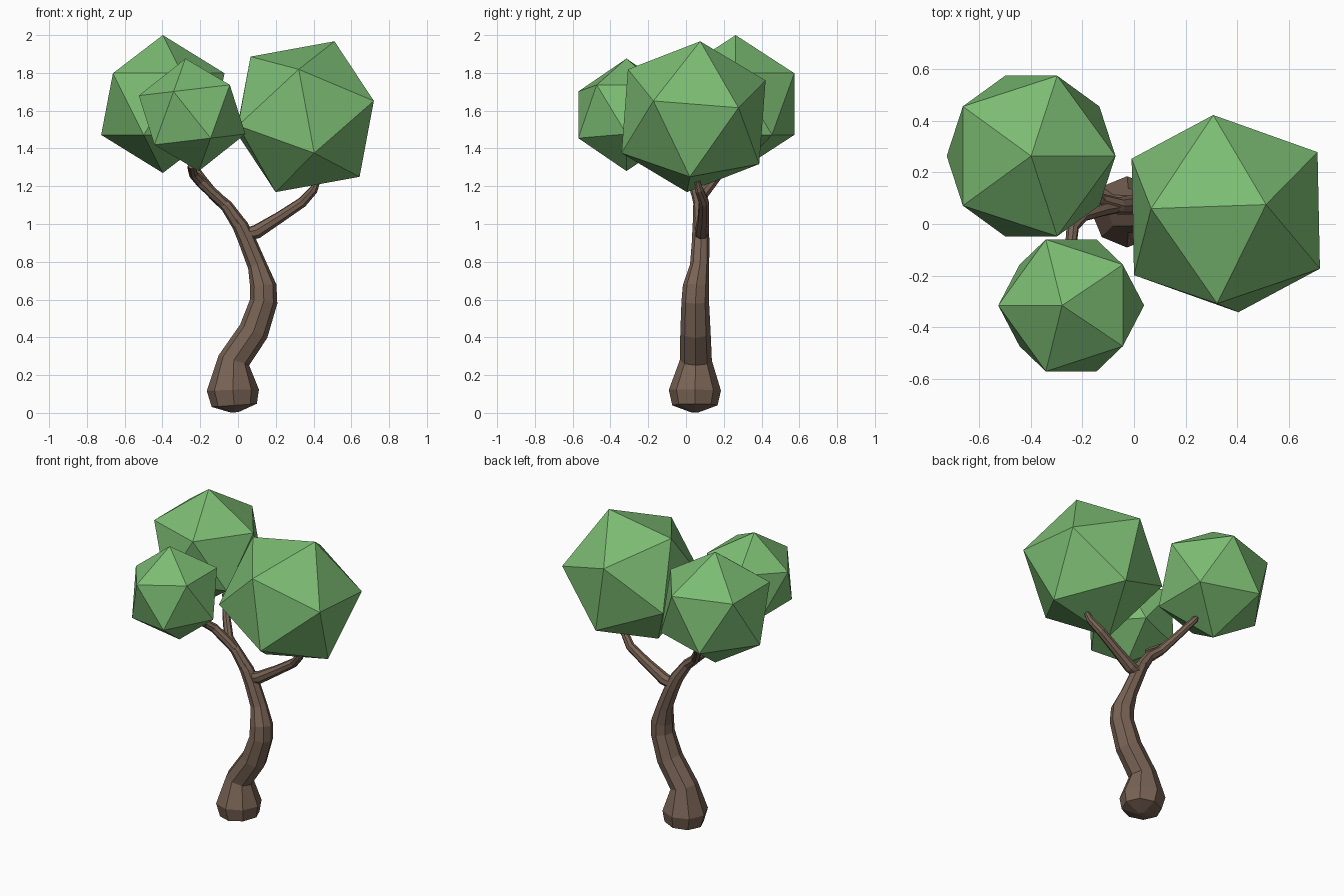
import bpy, bmesh, math
from mathutils import Vector, Matrix

if "Cube" in bpy.data.objects:
    bpy.data.objects.remove(bpy.data.objects["Cube"])


def material(name, color):
    m = bpy.data.materials.new(name)
    m.diffuse_color = color
    m.use_nodes = True
    m.node_tree.nodes["Principled BSDF"].inputs["Base Color"].default_value = m.diffuse_color
    return m


BARK = material("bark", (0.19, 0.125, 0.09, 1))
LEAF = material("leaves", (0.2, 0.5, 0.17, 1))


def add_object(name, bm, mat):
    bmesh.ops.recalc_face_normals(bm, faces=bm.faces)
    me = bpy.data.meshes.new(name)
    bm.to_mesh(me)
    bm.free()
    me.materials.append(mat)
    ob = bpy.data.objects.new(name, me)
    bpy.context.collection.objects.link(ob)
    return ob


def limb(name, path, sides=8):
    """Flat-sided tube through (x, y, z, radius) points."""
    bm = bmesh.new()
    pts = [Vector(p[:3]) for p in path]
    u = Vector((1, 0, 0))
    rings = []
    for i, p in enumerate(pts):
        t = Vector((0, 0, 0))
        if i > 0:
            t += (p - pts[i - 1]).normalized()
        if i < len(pts) - 1:
            t += (pts[i + 1] - p).normalized()
        t.normalize()
        u = (u - t * u.dot(t)).normalized()
        v = t.cross(u)
        angles = [2 * math.pi * k / sides for k in range(sides)]
        rings.append([bm.verts.new(p + path[i][3] * (u * math.cos(a) + v * math.sin(a)))
                      for a in angles])
    for a, b in zip(rings, rings[1:]):
        for k in range(sides):
            n = (k + 1) % sides
            bm.faces.new((a[k], a[n], b[n], b[k]))
    bm.faces.new(rings[0][::-1])
    bm.faces.new(rings[-1])
    return add_object(name, bm, BARK)


def foliage(name, center, radius, up, side):
    """Icosahedron with one corner along 'up' and a neighbouring corner towards 'side'."""
    e3 = Vector(up).normalized()
    s = Vector(side)
    e1 = (s - e3 * s.dot(e3)).normalized()
    e2 = e3.cross(e1)
    rot = Matrix((e1, e2, e3)).transposed().to_4x4()
    bm = bmesh.new()
    bmesh.ops.create_icosphere(bm, subdivisions=1, radius=radius,
                               matrix=Matrix.Translation(center) @ rot)
    return add_object(name, bm, LEAF)


# Trunk with swollen foot and S-bend
limb("trunk", [
    (-0.018, 0.047, 0.003, 0.02), (-0.02, 0.047, 0.04, 0.12), (-0.027, 0.047, 0.12, 0.138),
    (-0.022, 0.052, 0.278, 0.085), (0.083, 0.05, 0.432, 0.08), (0.136, 0.049, 0.59, 0.073),
    (0.134, 0.053, 0.67, 0.07), (0.102, 0.072, 0.78, 0.051), (0.045, 0.078, 0.92, 0.046),
    (0.012, 0.076, 0.99, 0.042), (-0.02, 0.073, 1.04, 0.034)])

# Branches
limb("right_branch", [
    (0.03, 0.08, 0.94, 0.035), (0.1, 0.085, 0.96, 0.038), (0.22, 0.092, 1.035, 0.031),
    (0.34, 0.095, 1.115, 0.028), (0.4, 0.07, 1.18, 0.024), (0.42, 0.06, 1.225, 0.016)])
limb("left_branch", [
    (0.005, 0.076, 1.0, 0.04), (-0.06, 0.07, 1.095, 0.033), (-0.13, 0.09, 1.155, 0.029),
    (-0.2, 0.165, 1.25, 0.024), (-0.265, 0.25, 1.35, 0.021), (-0.275, 0.258, 1.365, 0.012)])
limb("front_branch", [
    (-0.06, 0.07, 1.095, 0.028), (-0.12, 0.06, 1.15, 0.03), (-0.2, 0.035, 1.225, 0.028),
    (-0.237, -0.01, 1.265, 0.025), (-0.245, -0.09, 1.29, 0.022), (-0.248, -0.17, 1.31, 0.018)])

# Foliage clumps
foliage("back_foliage", (-0.398, 0.263, 1.635), 0.365, (0, 0, 1), (1, 0, 0))
foliage("front_foliage", (-0.243, -0.315, 1.578), 0.3, (-0.035, 0, 0.295), (-1, 0, 0))
foliage("right_foliage", (0.355, 0.04, 1.568), 0.43, (0.155, 0.035, 0.397), (-0.285, 0.02, 0.322))
